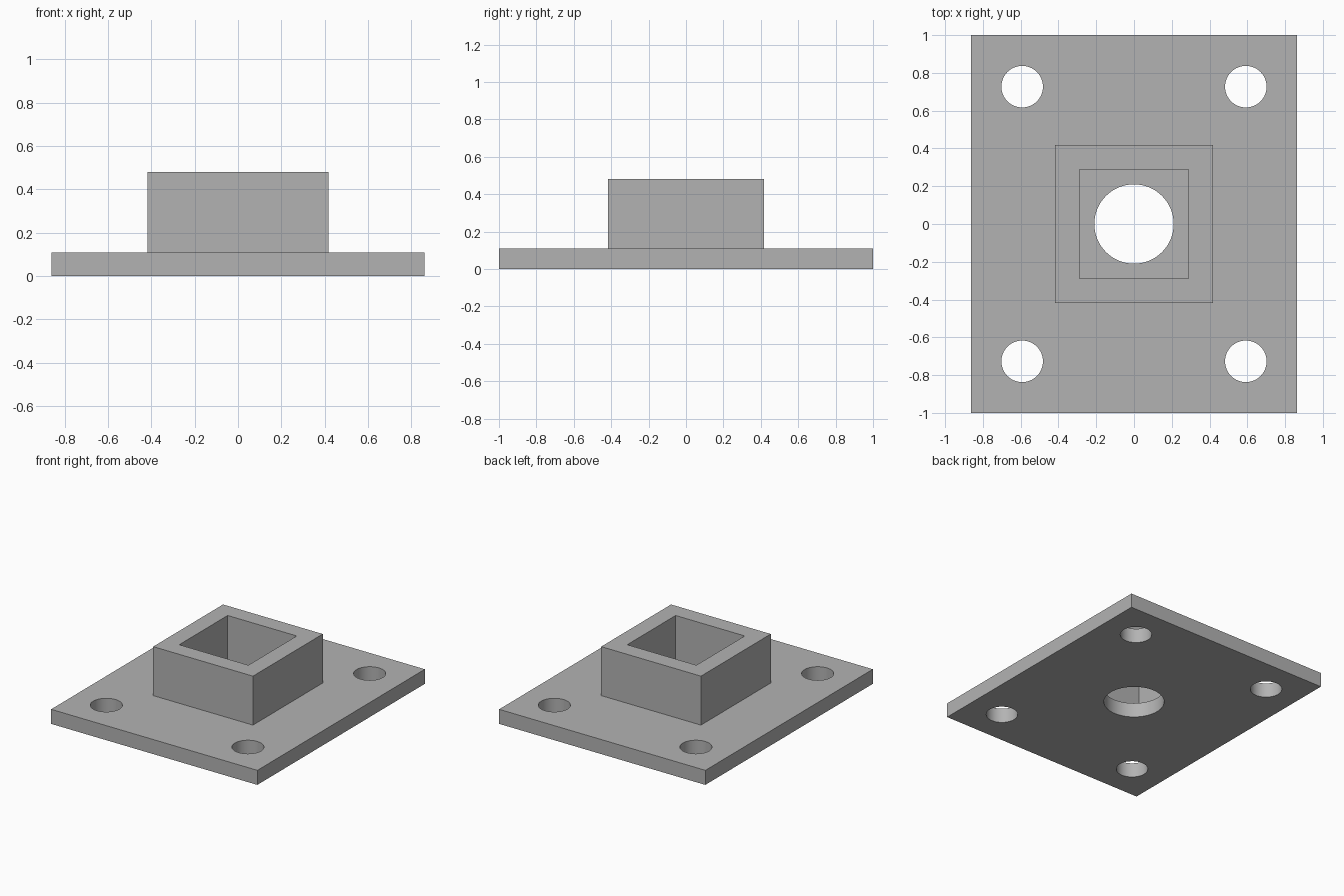
import bpy

if "Cube" in bpy.data.objects:
    bpy.data.objects.remove(bpy.data.objects["Cube"], do_unlink=True)

PLATE_TOP, SOCKET_TOP = 0.11, 0.48

grey = bpy.data.materials.new("mid_grey")
grey.use_nodes = True
colour = (0.45, 0.45, 0.45, 1)
grey.diffuse_color = colour
grey.node_tree.nodes["Principled BSDF"].inputs["Base Color"].default_value = colour


def box(name, width, depth, bottom, top):
    bpy.ops.mesh.primitive_cube_add(size=1, location=(0, 0, (bottom + top) / 2))
    obj = bpy.context.object
    obj.name = name
    obj.scale = (width, depth, top - bottom)
    bpy.ops.object.transform_apply(location=True, rotation=False, scale=True)
    obj.data.materials.append(grey)
    return obj


def drill(name, radius, x, y):
    bpy.ops.mesh.primitive_cylinder_add(vertices=64, radius=radius, depth=1, location=(x, y, 0))
    obj = bpy.context.object
    obj.name = name
    obj.data.materials.append(grey)
    return obj


def cut(target, cutter):
    cutter.hide_render = True
    mod = target.modifiers.new("cut", "BOOLEAN")
    mod.operation = "DIFFERENCE"
    mod.solver = "EXACT"
    mod.object = cutter
    bpy.ops.object.select_all(action="DESELECT")
    target.select_set(True)
    bpy.context.view_layer.objects.active = target
    bpy.ops.object.modifier_apply(modifier=mod.name)
    bpy.data.objects.remove(cutter, do_unlink=True)


# Base plate with a centre bore and four bolt holes
plate = box("base_plate", 1.724, 2, 0, PLATE_TOP)
cut(plate, drill("centre_bore", 0.21, 0, 0))
for x in (-0.592, 0.592):
    for y in (-0.727, 0.727):
        cut(plate, drill("bolt_hole", 0.11, x, y))

# Square socket standing on the plate, open through to its top face
socket = box("square_socket", 0.834, 0.834, PLATE_TOP, SOCKET_TOP)
cut(socket, box("socket_opening", 0.578, 0.578, 0, 1))

# Smooth bores, sharp edges
for obj in (plate, socket):
    bpy.ops.object.select_all(action="DESELECT")
    obj.select_set(True)
    bpy.context.view_layer.objects.active = obj
    bpy.ops.object.shade_smooth_by_angle()
